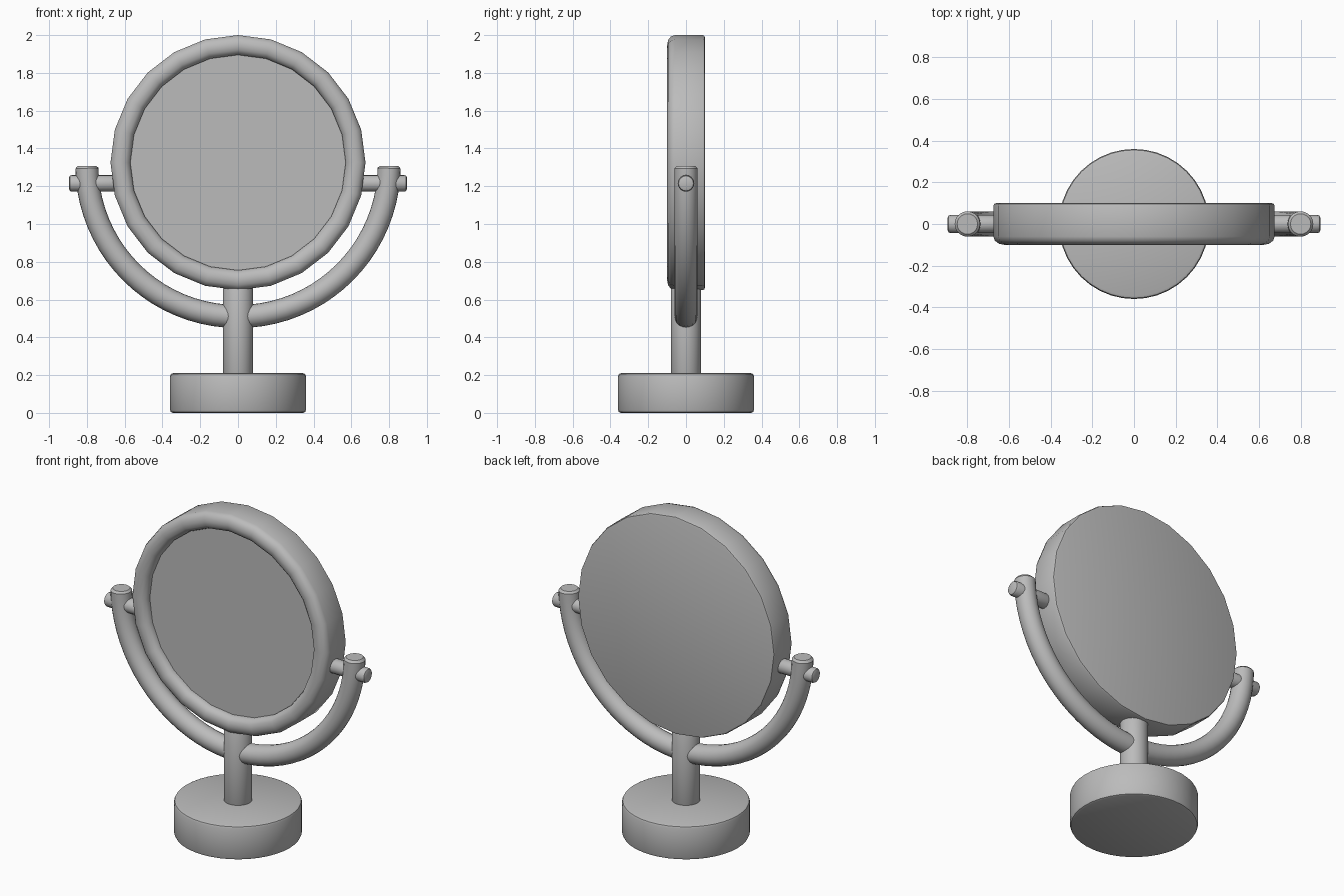
import bpy, bmesh, math
from mathutils import Matrix, Vector

cube = bpy.data.objects.get("Cube")
if cube:
    bpy.data.objects.remove(cube, do_unlink=True)

GREY = (0.5, 0.5, 0.5, 1.0)
grey = bpy.data.materials.new("plain_grey")
grey.use_nodes = True
grey.diffuse_color = GREY
grey.node_tree.nodes["Principled BSDF"].inputs["Base Color"].default_value = GREY


def finish(name, bm):
    """Turn a bmesh into a smooth shaded object."""
    bmesh.ops.recalc_face_normals(bm, faces=bm.faces)
    mesh = bpy.data.meshes.new(name)
    bm.to_mesh(mesh)
    bm.free()
    mesh.materials.append(grey)
    obj = bpy.data.objects.new(name, mesh)
    bpy.context.collection.objects.link(obj)
    bpy.ops.object.select_all(action='DESELECT')
    obj.select_set(True)
    bpy.context.view_layer.objects.active = obj
    bpy.ops.object.shade_smooth_by_angle(angle=math.radians(35))
    return obj


def lathe(name, profile, segments, matrix=Matrix()):
    """Spin (radius, height) points around z; radius 0 closes the ends."""
    bm = bmesh.new()
    verts = [bm.verts.new((r, 0, h)) for r, h in profile]
    edges = [bm.edges.new(pair) for pair in zip(verts, verts[1:])]
    bmesh.ops.spin(bm, geom=verts + edges, cent=(0, 0, 0), axis=(0, 0, 1),
                   angle=math.tau, steps=segments, use_duplicate=False)
    bmesh.ops.remove_doubles(bm, verts=bm.verts, dist=1e-4)
    bm.transform(matrix)
    return finish(name, bm)


def rod(name, radius, low, high, bevel, segments, matrix=Matrix()):
    """Solid cylinder with softened rims."""
    k = bevel * 0.3
    profile = [(0, low), (radius - bevel, low), (radius - k, low + k),
               (radius, low + bevel), (radius, high - bevel),
               (radius - k, high - k), (radius - bevel, high), (0, high)]
    return lathe(name, profile, segments, matrix)


def tube(name, path, radius, sides):
    """Sweep a circle along a path lying in the xz plane."""
    bm = bmesh.new()
    rings = []
    side = Vector((0, 1, 0))
    for i, p in enumerate(path):
        along = (path[min(i + 1, len(path) - 1)] - path[max(i - 1, 0)]).normalized()
        across = side.cross(along)
        # the last rings shrink into a softened cap
        r = radius - 0.012 if i == len(path) - 1 else radius
        turns = [math.tau * k / sides for k in range(sides)]
        rings.append([bm.verts.new(p + r * (math.cos(t) * across + math.sin(t) * side))
                      for t in turns])
    for a, b in zip(rings, rings[1:]):
        for k in range(sides):
            n = (k + 1) % sides
            bm.faces.new((a[k], a[n], b[n], b[k]))
    bm.faces.new(rings[0])
    bm.faces.new(rings[-1])
    return finish(name, bm)


# Round base and upright post
rod("base", 0.36, 0, 0.21, 0.015, 40)
rod("post", 0.08, 0.2, 0.67, 0.005, 24)

# Mirror frame: rounded front rim, flat back; the axis points to the front
face_front = Matrix.Translation((0, 0, 1.325)) @ Matrix.Rotation(math.pi / 2, 4, 'X')
rim = [(0.57, 0.03), (0.57, 0.06)]
for step in range(7):
    t = math.pi * (1 - step / 6)
    rim.append((0.6225 + 0.0525 * math.cos(t), 0.06 + 0.04 * math.sin(t)))
rim += [(0.675, -0.088), (0.671, -0.097), (0.662, -0.1), (0, -0.1)]
lathe("mirror_frame", rim, 24, face_front)
lathe("mirror_glass", [(0, 0.05), (0.585, 0.05)], 24, face_front)

# Curved arms and pivot pins on both sides
for label, s in (("left", 1), ("right", -1)):
    arc = [math.radians(90 * i / 20) for i in range(20)]
    path = [Vector((s * 0.8 * math.sin(a), 0, 1.31 - 0.8 * math.cos(a))) for a in arc]
    path += [Vector((s * 0.8, 0, z)) for z in (1.295, 1.308)]
    tube(label + "_arm", path, 0.061, 20)
    sideways = Matrix.Translation((0, 0, 1.215)) @ Matrix.Rotation(s * math.pi / 2, 4, 'Y')
    rod(label + "_pivot_pin", 0.044, 0.63, 0.895, 0.015, 16, sideways)
